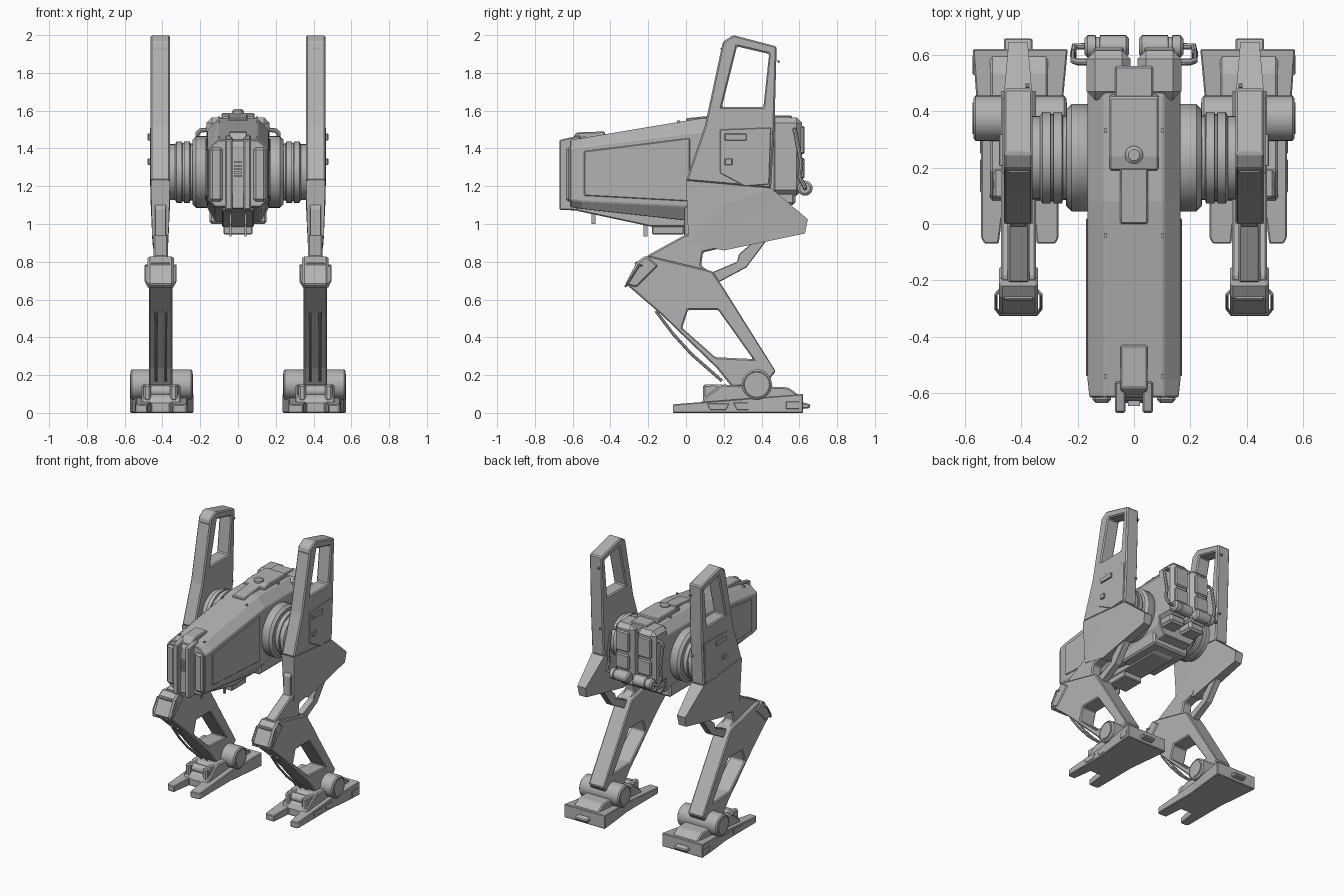
import bpy, bmesh, math
from mathutils import Vector

GREY = bpy.data.materials.new("plain_grey")
GREY.diffuse_color = (0.45, 0.45, 0.45, 1)


def finish(name, bm, mirror=False, bevel=0, smooth=False):
    bmesh.ops.recalc_face_normals(bm, faces=bm.faces[:])
    me = bpy.data.meshes.new(name)
    bm.to_mesh(me)
    bm.free()
    me.materials.append(GREY)
    ob = bpy.data.objects.new(name, me)
    bpy.context.collection.objects.link(ob)
    if smooth:
        me.polygons.foreach_set("use_smooth", [True] * len(me.polygons))
        me.set_sharp_from_angle(angle=math.radians(32))
    if bevel:
        b = ob.modifiers.new("bevel", 'BEVEL')
        b.width, b.segments, b.limit_method = bevel, 1, 'ANGLE'
        b.angle_limit = math.radians(30)
    if mirror:
        ob.modifiers.new("mirror", 'MIRROR')
    return ob


def box(name, x0, x1, y0, y1, z0, z1, mirror=False, bevel=0.006):
    prism(name, [(y0, z0), (y1, z0), (y1, z1), (y0, z1)], x0, x1, mirror, bevel)


# Side outline (y, z), optionally with a window, extruded along x
def prism(name, outline, x0, x1, mirror=False, bevel=0.006, hole=None):
    bm = bmesh.new()
    edges = []
    for loop in [outline] + ([hole] if hole else []):
        vs = [bm.verts.new((x0, y, z)) for y, z in loop]
        edges += [bm.edges.new((vs[i - 1], vs[i])) for i in range(len(vs))]
    bmesh.ops.triangle_fill(bm, edges=edges, use_beauty=True)
    ext = bmesh.ops.extrude_face_region(bm, geom=bm.faces[:])
    for v in ext["geom"]:
        if isinstance(v, bmesh.types.BMVert):
            v.co.x = x1
    bmesh.ops.recalc_face_normals(bm, faces=bm.faces[:])
    if not hole:
        bmesh.ops.dissolve_limit(bm, angle_limit=0.01, verts=bm.verts[:], edges=bm.edges[:])
    finish(name, bm, mirror, bevel)


# Turned part about an x axis through (y, z); profile is (x, radius)
def turned(name, prof, y, z, mirror=True, n=32):
    bm = bmesh.new()
    rings = [[bm.verts.new((x, y + r * math.cos(a * math.tau / n), z + r * math.sin(a * math.tau / n)))
              for a in range(n)] for x, r in prof]
    for a, b in zip(rings, rings[1:]):
        for i in range(n):
            bm.faces.new((a[i - 1], a[i], b[i], b[i - 1]))
    bm.faces.new(rings[0])
    bm.faces.new(rings[-1])
    finish(name, bm, mirror, smooth=True)


# Closed stack of matching cross-sections
def loft(name, rings, mirror=False, bevel=0.005):
    bm = bmesh.new()
    rs = [[bm.verts.new(p) for p in r] for r in rings]
    for a, b in zip(rs, rs[1:]):
        for i in range(len(a)):
            bm.faces.new((a[i - 1], a[i], b[i], b[i - 1]))
    bm.faces.new(rs[0])
    bm.faces.new(rs[-1])
    finish(name, bm, mirror, bevel)


# Round bar through a few points
def bar(name, pts, r, mirror=True):
    cu = bpy.data.curves.new(name, 'CURVE')
    cu.dimensions, cu.bevel_depth, cu.bevel_resolution, cu.use_fill_caps = '3D', r, 2, True
    sp = cu.splines.new('POLY')
    sp.points.add(len(pts) - 1)
    for p, c in zip(sp.points, pts):
        p.co = (*c, 1)
    ob = bpy.data.objects.new(name + "_path", cu)
    bpy.context.collection.objects.link(ob)
    me = bpy.data.meshes.new_from_object(ob)
    bpy.data.objects.remove(ob)
    bm = bmesh.new()
    bm.from_mesh(me)
    bpy.data.meshes.remove(me)
    finish(name, bm, mirror, smooth=True)


# ---- Hull
def section(y, t, s, l, b, w=0.165):
    half = [(0.105, t), (w, s), (w, l), (0.12, b)]
    return [(x, y, z) for x, z in half] + [(-x, y, z) for x, z in reversed(half)]


loft("hull", [section(-0.615, 1.445, 1.40, 1.13, 1.09, 0.158), section(-0.55, 1.455, 1.41, 1.12, 1.08),
              section(0.08, 1.56, 1.49, 1.09, 1.01), section(0.47, 1.56, 1.49, 1.12, 1.05)])
prism("side_panel", [(-0.54, 1.385), (0.02, 1.455), (0.02, 1.12), (-0.54, 1.15)], 0.16, 0.171, True, 0.004)
prism("keel", [(-0.58, 1.12), (-0.58, 1.07), (-0.18, 0.985), (0.3, 0.985), (0.42, 1.06), (0.42, 1.12)], -0.085, 0.085)
box("belly_block", -0.152, 0.152, 0.04, 0.40, 1.0, 1.11, bevel=0.012)
box("chin_box", -0.078, 0.078, -0.18, -0.01, 0.945, 1.03)
for y, z in ((-0.49, 1.02), (-0.215, 0.955)):
    box("belly_fin", 0.035, 0.045, y - 0.01, y + 0.01, z - 0.02, z + 0.06, True, 0)

# ---- Nose
prism("nose_prong", [(-0.67, 1.075), (-0.67, 1.445), (-0.56, 1.47), (-0.54, 1.07)], 0.03, 0.068, True)
prism("nose_core", [(-0.635, 1.08), (-0.625, 1.42), (-0.58, 1.485), (-0.43, 1.49), (-0.40, 1.07)], -0.048, 0.048)
for i in range(5):
    z = 1.25 + i * 0.018
    box("nose_vent", -0.022, 0.022, -0.645, -0.62, z, z + 0.009, bevel=0)
box("cheek_plate", 0.082, 0.148, -0.635, -0.60, 1.12, 1.405, True, 0.012)

# ---- Spine
prism("spine_strip", [(0.0, 1.52), (0.0, 1.56), (0.2, 1.58), (0.2, 1.52)], -0.05, 0.05)
prism("spine_hatch", [(0.19, 1.53), (0.19, 1.575), (0.24, 1.588), (0.45, 1.588), (0.47, 1.53)], -0.087, 0.087)
box("spine_rear", -0.068, 0.068, 0.44, 0.56, 1.50, 1.575)
loft("hatch_cap", [[(r * math.cos(a * math.tau / 20), 0.245 + r * math.sin(a * math.tau / 20), z) for a in range(20)]
                   for r, z in ((0.032, 1.57), (0.032, 1.598), (0.02, 1.608))], bevel=0)
for y in (-0.54, -0.04, 0.33):
    z = 1.45 + (min(y, 0.08) + 0.55) * 0.17
    box("roof_clip", 0.095, 0.107, y - 0.008, y + 0.008, z - 0.01, z + 0.012, True, 0)

# ---- Rear packs
box("rear_pack", 0.012, 0.168, 0.44, 0.615, 1.15, 1.565, True, 0.03)
box("pack_upper_panel", 0.035, 0.145, 0.60, 0.628, 1.37, 1.52, True, 0.008)
box("pack_lower_panel", 0.035, 0.145, 0.60, 0.628, 1.24, 1.35, True, 0.008)
box("pack_tray", 0.02, 0.15, 0.40, 0.58, 1.10, 1.17, True, 0.015)
turned("pack_canister", [(0.018, 0.028), (0.028, 0.04), (0.12, 0.04), (0.122, 0.034), (0.135, 0.034),
                         (0.137, 0.04), (0.165, 0.04), (0.175, 0.028)], 0.63, 1.19, n=20)
bar("pack_pipe", [(0.15, 0.575, 1.50), (0.2, 0.575, 1.495), (0.215, 0.58, 1.48), (0.215, 0.61, 1.32),
                  (0.215, 0.6, 1.25), (0.212, 0.63, 1.195), (0.16, 0.63, 1.19)], 0.012)

# ---- Hip joints
turned("hip_joint", [(0.14, 0.175), (0.165, 0.19), (0.222, 0.19), (0.24, 0.172), (0.242, 0.15), (0.252, 0.15),
                     (0.256, 0.163), (0.285, 0.163), (0.287, 0.155), (0.295, 0.155), (0.297, 0.163),
                     (0.325, 0.163), (0.333, 0.148), (0.37, 0.148)], 0.235, 1.275, n=40)

# ---- Tall leg fin with window, and tapered skirt below
prism("leg_fin", [(0.0, 1.23), (0.1, 1.52), (0.195, 1.965), (0.25, 2.0), (0.48, 1.94), (0.468, 1.50), (0.45, 1.19)],
      0.36, 0.462, True, 0.008, [(0.27, 1.94), (0.44, 1.90), (0.41, 1.62), (0.19, 1.62)])
bm = bmesh.new()
rim = [(0.0, 1.23, .051), (0.45, 1.19, .051), (0.645, 1.025, .034), (0.63, 0.95, .03),
       (0.44, 0.91, .034), (0.2, 0.86, .036), (0.013, 0.90, .042)]
sides = [[bm.verts.new((0.411 + s * t, y, z)) for y, z, t in rim] for s in (-1, 1)]
for ring, s in zip(sides, (-1, 1)):
    hub = bm.verts.new((0.411 + s * 0.051, 0.2, 1.1))
    for i in range(7):
        bm.faces.new((ring[i - 1], ring[i], hub))
for i in range(7):
    bm.faces.new((sides[0][i - 1], sides[0][i], sides[1][i], sides[1][i - 1]))
finish("leg_skirt", bm, True)
prism("fin_panel", [(0.18, 1.50), (0.45, 1.51), (0.44, 1.21), (0.31, 1.20), (0.18, 1.27)], 0.455, 0.467, True, 0.003)
for z, y1 in ((1.46, 0.32), (1.33, 0.245)):
    box("fin_latch", 0.46, 0.478, 0.205, y1, z - 0.018, z + 0.018, True, 0.003)
box("fin_slot", 0.375, 0.445, 0.183, 0.195, 1.925, 1.932, True, 0)
for y, z in ((0.2, 1.9), (0.49, 1.86), (0.47, 1.4)):
    turned("fin_bolt", [(0.37, 0.008), (0.385, 0.008)], y, z, n=8)

# ---- Thigh link and rear strut
prism("thigh", [(0.03, 0.95), (-0.01, 0.94), (-0.21, 0.83), (-0.19, 0.76), (0.15, 0.73), (0.08, 0.78),
                (0.09, 0.85), (0.2, 0.875), (0.2, 0.95)], 0.37, 0.448, True, 0.008)
prism("thigh_strut", [(0.44, 0.93), (0.36, 0.91), (0.28, 0.84), (0.27, 0.80), (0.14, 0.745), (0.17, 0.69), (0.32, 0.77)],
      0.385, 0.435, True, 0.004)
prism("thigh_cover", [(0.02, 1.12), (-0.01, 1.08), (-0.01, 0.93), (-0.12, 0.87), (-0.1, 0.86), (0.05, 0.93)],
      0.38, 0.44, True, 0.004)

# ---- Shin with opening
prism("shin", [(-0.19, 0.83), (-0.25, 0.79), (-0.31, 0.675), (-0.13, 0.52), (0.16, 0.24), (0.24, 0.14),
               (0.41, 0.14), (0.475, 0.22), (0.2, 0.66), (0.14, 0.75)],
      0.347, 0.472, True, 0.007, [(0.01, 0.545), (0.17, 0.545), (0.355, 0.285), (0.155, 0.295), (-0.02, 0.45)])
prism("knee_cap", [(-0.21, 0.835), (-0.26, 0.80), (-0.325, 0.675), (-0.26, 0.66), (-0.14, 0.78)],
      0.34, 0.479, True, 0.012)
bar("knee_guard", [(0.35, -0.23, 0.78), (0.33, -0.25, 0.78), (0.33, -0.30, 0.70), (0.345, -0.32, 0.67),
                   (0.475, -0.32, 0.67), (0.49, -0.30, 0.70), (0.49, -0.25, 0.78), (0.47, -0.23, 0.78)], 0.006)
turned("knee_pin", [(0.36, 0.012), (0.46, 0.012)], -0.26, 0.79, n=10)
for x in (0.385, 0.435):
    bar("shin_cable", [(x, -0.16, 0.54), (x, -0.07, 0.42), (x, 0.03, 0.31), (x, 0.19, 0.17)], 0.008)

# ---- Ankle
turned("ankle", [(0.238, 0.056), (0.243, 0.056), (0.243, 0.066), (0.24, 0.07), (0.248, 0.08), (0.29, 0.08),
                 (0.52, 0.08), (0.562, 0.08), (0.57, 0.07), (0.567, 0.066), (0.567, 0.056), (0.572, 0.056)], 0.375, 0.15)
prism("ankle_mount", [(0.08, 0.05), (0.10, 0.085), (0.19, 0.15), (0.54, 0.135), (0.605, 0.09), (0.605, 0.05)],
      0.305, 0.51, True, 0.008)
turned("toe_axle", [(0.315, 0.03), (0.5, 0.03)], 0.14, 0.115, n=16)
for x in (0.32, 0.46):
    box("axle_lug", x, x + 0.04, 0.09, 0.2, 0.06, 0.15, True, 0.01)

# ---- Forked foot, sloping down to the toes
plan = [(.235, .62), (.572, .62), (.56, .46), (.542, .3), (.542, -.05), (.53, -.07), (.48, -.07), (.46, .08),
        (.36, .08), (.345, -.07), (.28, -.07), (.268, -.05), (.268, .3), (.25, .46)]
loft("foot", [[(x, y, 0) for x, y in plan], [(x, y, 0.045 + 0.08 * (y + 0.07)) for x, y in plan]], True, 0.005)
prism("heel_hook", [(0.60, 0.02), (0.655, 0.025), (0.66, 0.045), (0.60, 0.06)], 0.36, 0.462, True, 0.006)
# Raised side plates along the sole
for y0, y1, h in ((0.11, 0.23, 0.05), (0.25, 0.40, 0.055)):
    prism("sole_plate", [(y0 + 0.02, 0.015), (y1 - 0.02, 0.015), (y1, h), (y0, h)], 0.538, 0.546, True, 0.002)
prism("heel_plate", [(0.53, 0.02), (0.60, 0.02), (0.60, 0.06), (0.53, 0.06)], 0.564, 0.572, True, 0.002)
